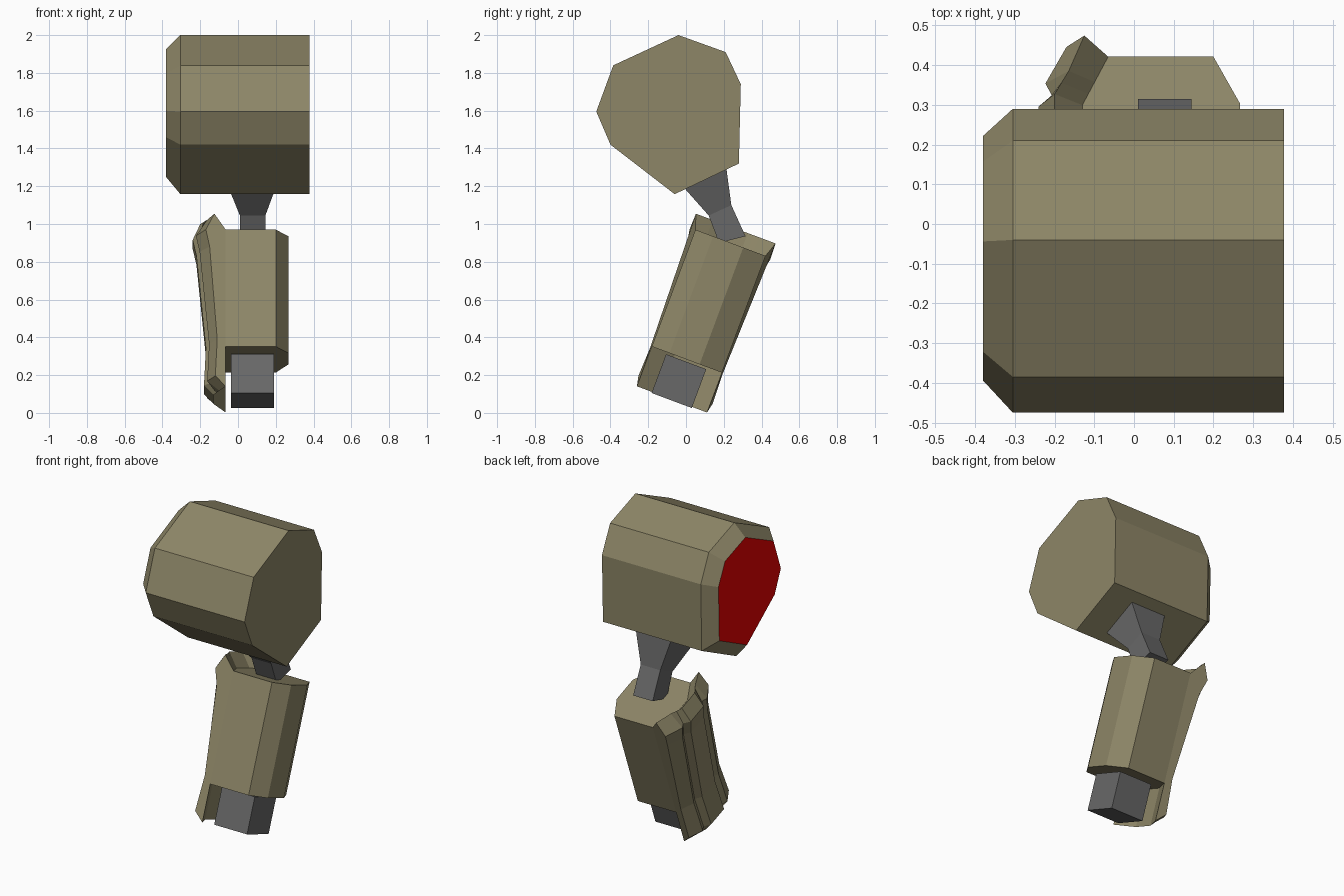
import bpy, bmesh

if "Cube" in bpy.data.objects:
    bpy.data.objects.remove(bpy.data.objects["Cube"])


def material(name, rgb):
    m = bpy.data.materials.new(name)
    m.diffuse_color = (*rgb, 1)
    m.use_nodes = True
    m.node_tree.nodes["Principled BSDF"].inputs["Base Color"].default_value = m.diffuse_color
    return m


OLIVE = material("olive", (0.27, 0.24, 0.137))
RED = material("red", (0.8, 0.0, 0.0))
GREY = material("grey", (0.138, 0.138, 0.138))


def loft(name, rings, mats):
    """Skin a list of equal-length closed rings and cap both ends."""
    bm = bmesh.new()
    vs = [[bm.verts.new(p) for p in r] for r in rings]
    n = len(rings[0])
    for a, b in zip(vs, vs[1:]):
        for i in range(n):
            j = (i + 1) % n
            bm.faces.new((a[i], a[j], b[j], b[i]))
    bm.faces.new(vs[0])
    bm.faces.new(vs[-1])
    bmesh.ops.recalc_face_normals(bm, faces=bm.faces)
    me = bpy.data.meshes.new(name)
    bm.to_mesh(me)
    bm.free()
    for m in mats:
        me.materials.append(m)
    ob = bpy.data.objects.new(name, me)
    bpy.context.collection.objects.link(ob)
    return ob


def arm(x, u, v):
    """Tilted forearm frame: u runs front to back, v runs up the arm."""
    return (x, 0.05 + 0.937 * u + 0.35 * v, 0.97 - 0.35 * u + 0.937 * v)


# Upper arm drum with one chamfered end and a red cap
profile = [(-0.04, 2.0), (0.21, 1.91), (0.29, 1.74), (0.28, 1.32),
           (-0.06, 1.158), (-0.40, 1.42), (-0.475, 1.595), (-0.385, 1.84)]
cy, cz = -0.06, 1.62
drum = loft("upper_arm_drum", [
    [(x, cy + s * (y - cy), cz + s * (z - cz)) for y, z in profile]
    for x, s in ((-0.38, 0.805), (-0.305, 1), (0.378, 1))], [OLIVE, RED])
for f in drum.data.polygons:
    if f.normal.x < -0.95:
        f.material_index = 1

# Elbow joint, widening towards the drum: (x0, x1, front y/z, back y/z)
joint = [(-0.055, 0.205, (-0.02, 1.205), (0.215, 1.33)),
         (-0.045, 0.195, (0.0, 1.18), (0.215, 1.285)),
         (0.01, 0.145, (0.12, 1.045), (0.24, 1.10)),
         (0.01, 0.145, (0.175, 0.90), (0.315, 0.935))]
loft("elbow_joint", [[(a, *f), (b, *f), (b, *k), (a, *k)]
                     for a, b, f, k in joint], [GREY])

# Forearm prism
section = [(-0.065, 0), (0.2, 0), (0.267, 0.10), (0.267, 0.27),
           (0.2, 0.396), (-0.065, 0.396), (-0.13, 0.27), (-0.13, 0.10)]
loft("forearm", [[arm(x, u, v) for x, u in section] for v in (0, -0.66)], [OLIVE])

# Wrist block, just clear of the forearm
loft("wrist_block", [[arm(x, u, v) for x, u in
                      ((-0.037, 0.085), (0.19, 0.085), (0.19, 0.312), (-0.037, 0.312))]
                     for v in (-0.672, -0.891)], [GREY])

# Flared side guard: stations (v, edge x, middle x, edge overhang, grooved)
guard = [(0.0, -0.065, -0.13, 0.0, 0), (0.08, -0.125, -0.20, 0.027, 0),
         (-0.01, -0.17, -0.24, 0.03, 1), (-0.10, -0.15, -0.22, 0.012, 1),
         (-0.62, -0.11, -0.17, 0.004, 1), (-0.83, -0.12, -0.18, 0.012, 1),
         (-0.885, -0.065, -0.13, 0.0, 0)]


def guard_column(u, rise, back):
    """One outline of the guard; rise is the groove offset below the middle."""
    pts = []
    for v, e, m, o, grooved in guard:
        if u == 0:
            x, d = e, -o
        else:
            t = u / 0.13
            x, d = (m + rise if grooved else e + (m - e) * t), u
        pts.append(arm(x, 0.396 - d if back else d, v))
    return pts


columns = [(0, 0), (0.068, 0.017), (0.10, 0.033), (0.13, 0)]
loft("side_guard",
     [guard_column(u, r, False) for u, r in columns] +
     [guard_column(u, r, True) for u, r in reversed(columns)], [OLIVE])
